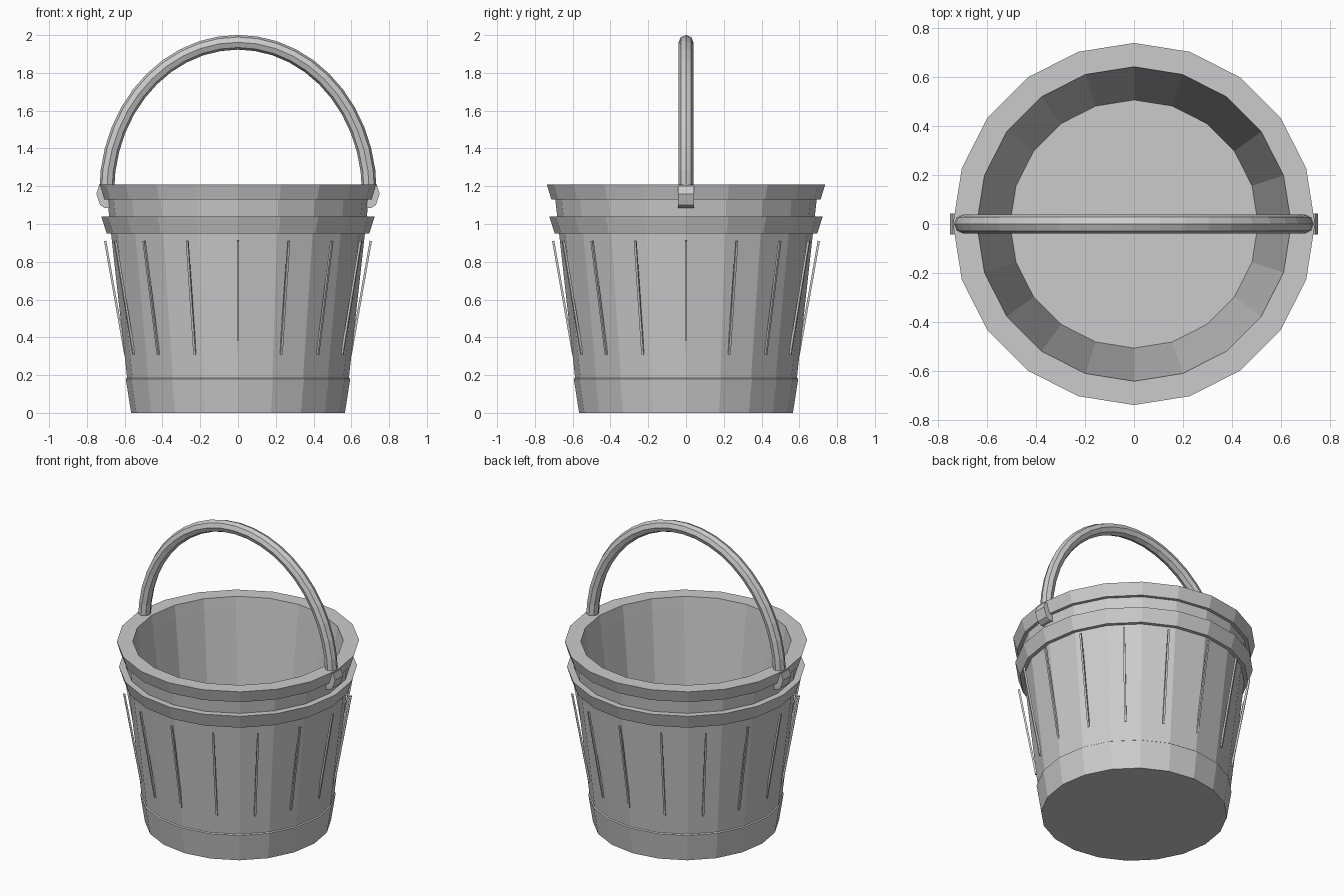
import bpy, bmesh, math
from mathutils import Matrix, Vector

if "Cube" in bpy.data.objects:
    bpy.data.objects.remove(bpy.data.objects["Cube"])

SIDES = 20
grey = bpy.data.materials.new("plain grey")
grey.diffuse_color = (0.6, 0.6, 0.6, 1)
grey.use_nodes = True
grey.node_tree.nodes["Principled BSDF"].inputs["Base Color"].default_value = grey.diffuse_color


def finish(name, bm):
    bmesh.ops.recalc_face_normals(bm, faces=bm.faces)
    me = bpy.data.meshes.new(name)
    bm.to_mesh(me)
    bm.free()
    me.materials.append(grey)
    ob = bpy.data.objects.new(name, me)
    bpy.context.collection.objects.link(ob)
    return ob


def lathe(name, profile, closed):
    """Spin an (r, z) profile; open profiles get flat caps at both ends."""
    bm = bmesh.new()
    rings = [[bm.verts.new((r * math.cos(math.tau * i / SIDES),
                            r * math.sin(math.tau * i / SIDES), z))
              for i in range(SIDES)] for r, z in profile]
    pairs = list(zip(rings, rings[1:]))
    if closed:
        pairs.append((rings[-1], rings[0]))
    else:
        bm.faces.new(rings[0])
        bm.faces.new(rings[-1])
    for a, b in pairs:
        for i in range(SIDES):
            j = (i + 1) % SIDES
            bm.faces.new((a[i], a[j], b[j], b[i]))
    return finish(name, bm)


# Hollow tapered body, with a slight step above the base, and rim on top
lathe("bucket_body", [(0.566, 0), (0.594, 0.18), (0.587, 0.185), (0.692, 1.13),
                      (0.713, 1.13), (0.737, 1.21), (0.64, 1.21),
                      (0.63, 1.13), (0.505, 0.05)], False)

# Flared hoop below the rim
lathe("hoop", [(0.66, 0.95), (0.695, 0.95), (0.724, 1.04), (0.675, 1.04)], True)

# Sixteen thin strips leaning out from the wall
bm = bmesh.new()
for i in range(16):
    mat = (Matrix.Rotation(math.tau * i / 16, 4, 'Z')
           @ Matrix.Translation((0.65, 0, 0.61))
           @ Matrix.Rotation(math.radians(10), 4, 'Y')
           @ Matrix.Diagonal((0.012, 0.012, 0.61, 1)))
    bmesh.ops.create_cube(bm, size=1, matrix=mat)
finish("wall_strips", bm)

# Arched eight-sided handle
bm = bmesh.new()
A, B, Z0, R, N = 0.695, 0.792, 1.17, 0.039, 22
rings = []
for k in range(N + 1):
    t = math.pi * k / N
    c = Vector((A * math.cos(t), 0, Z0 + B * math.sin(t)))
    n = Vector((B * math.cos(t), 0, A * math.sin(t))).normalized()
    rings.append([bm.verts.new(c + n * R * math.cos(math.tau * i / 8)
                               + Vector((0, R * math.sin(math.tau * i / 8), 0)))
                  for i in range(8)])
for a, b in zip(rings, rings[1:]):
    for i in range(8):
        j = (i + 1) % 8
        bm.faces.new((a[i], a[j], b[j], b[i]))
bm.faces.new(rings[0])
bm.faces.new(rings[-1])
finish("handle", bm)

# Brackets joining the handle to the rim on both sides
outline = [(0.66, 1.2), (0.737, 1.2), (0.75, 1.16), (0.73, 1.10),
           (0.705, 1.085), (0.66, 1.085)]
for side, sx in (("left", -1), ("right", 1)):
    bm = bmesh.new()
    f = bm.faces.new([bm.verts.new((sx * x, -0.042, z)) for x, z in outline])
    g = bmesh.ops.extrude_face_region(bm, geom=[f])["geom"]
    bmesh.ops.translate(bm, vec=(0, 0.084, 0),
                        verts=[v for v in g if isinstance(v, bmesh.types.BMVert)])
    finish("handle_bracket_" + side, bm)
